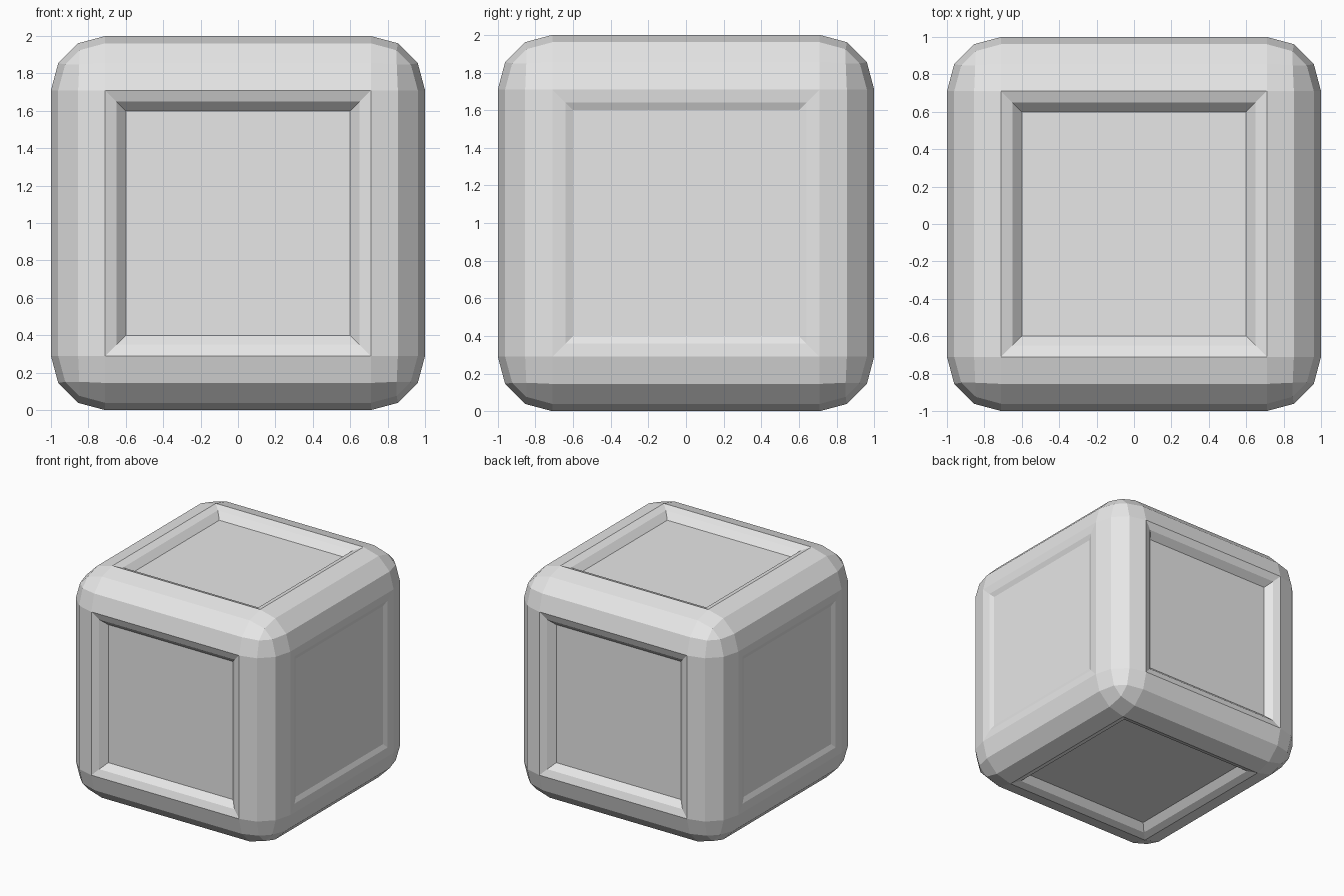
import bpy
import bmesh

old = bpy.data.objects.get("Cube")
if old:
    bpy.data.objects.remove(old, do_unlink=True)

# One plain grey material
grey = bpy.data.materials.new("light_grey")
grey.use_nodes = True
colour = (0.8, 0.8, 0.8, 1.0)
grey.diffuse_color = colour
grey.node_tree.nodes["Principled BSDF"].inputs["Base Color"].default_value = colour

# Block with three-segment rounded edges
bm = bmesh.new()
bmesh.ops.create_cube(bm, size=2.0)
bmesh.ops.bevel(bm, geom=bm.edges[:], offset=0.29, offset_type='OFFSET',
                segments=3, profile=0.5, affect='EDGES')
bm.normal_update()

# Recessed panels: shallow on the two x sides, deeper elsewhere
# Each step is (inset width, sink depth)
shallow = [(0.07, 0.008), (0.04, 0.017)]
deep = [(0.06, 0.022), (0.05, 0.053)]
panels = [f for f in bm.faces if f.calc_area() > 1.0]
for panel in panels:
    for width, sink in (shallow if abs(panel.normal.x) > 0.9 else deep):
        bmesh.ops.inset_individual(bm, faces=[panel], thickness=width,
                                   depth=-sink, use_even_offset=True)

# Stand the block on the ground
bmesh.ops.translate(bm, verts=bm.verts[:], vec=(0, 0, 1))
bmesh.ops.recalc_face_normals(bm, faces=bm.faces[:])

mesh = bpy.data.meshes.new("panelled_block")
bm.to_mesh(mesh)
bm.free()
mesh.materials.append(grey)
block = bpy.data.objects.new("panelled_block", mesh)
bpy.context.collection.objects.link(block)
